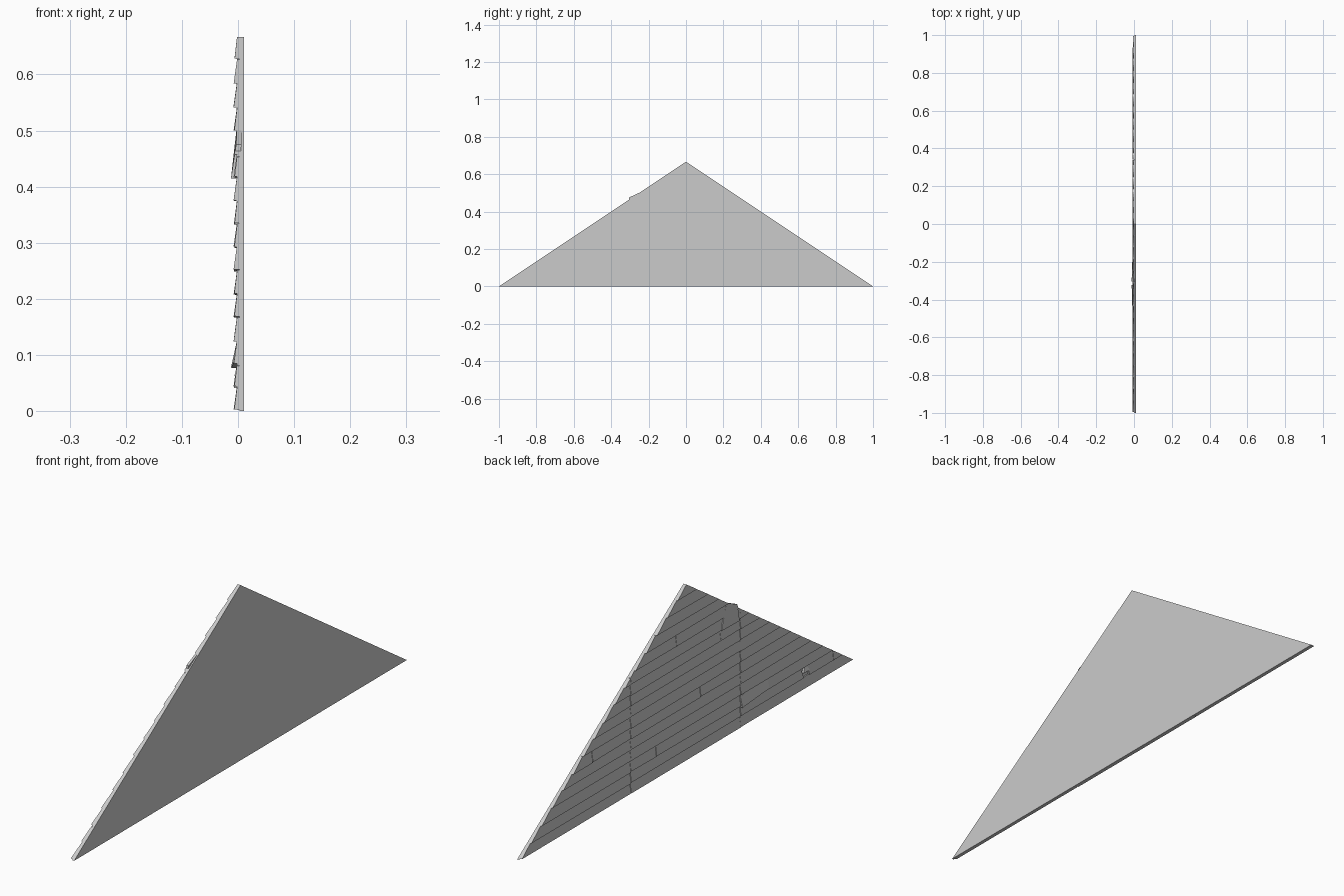
import bpy, bmesh, random
from mathutils import Vector

if "Cube" in bpy.data.objects:
    bpy.data.objects.remove(bpy.data.objects["Cube"])

random.seed(4)
H = 0.667          # apex height
ROWS = 16
PITCH = H / ROWS


def finish(name, bm):
    bmesh.ops.recalc_face_normals(bm, faces=bm.faces)
    me = bpy.data.meshes.new(name)
    bm.to_mesh(me)
    bm.free()
    ob = bpy.data.objects.new(name, me)
    bpy.context.collection.objects.link(ob)
    return ob


def clip(bm, slopes=True):
    """Trim to the gable outline, closing each cut."""
    planes = [((0, 0, 0), (0, 0, -1))]
    if slopes:
        planes += [((0, 0, H), (0, s * H, 1)) for s in (-1, 1)]
    for co, no in planes:
        geom = bm.verts[:] + bm.edges[:] + bm.faces[:]
        bmesh.ops.bisect_plane(bm, geom=geom, plane_co=Vector(co),
                               plane_no=Vector(no), clear_outer=True)
        bmesh.ops.holes_fill(bm, edges=[e for e in bm.edges if e.is_boundary])


def board(name, y0, y1, z, drop=(0, 0), out=(0, 0), height=0.045, rise=(0, 0),
          skew=(0, 0), slopes=True):
    """Tilted clapboard; drop, out, rise and skew are given for each end."""
    bm = bmesh.new()
    rings = []
    for y, d, o, r, s in zip((y0, y1), drop, out, rise, skew):
        b, t = z - d, z + height + r - d
        pts = [(-0.0065 - o, y, b + 0.003), (-0.0015 - o * 0.3, y + s, t),
               (0.006, y + s, t), (0.003, y, b + 0.002)]
        rings.append([bm.verts.new(p) for p in pts])
    a, c = rings
    bm.faces.new(a)
    bm.faces.new(c[::-1])
    for i in range(4):
        j = (i + 1) % 4
        bm.faces.new((a[i], c[i], c[j], a[j]))
    clip(bm, slopes)
    if bm.faces:
        finish(name, bm)
    else:
        bm.free()


# flat triangular backing panel
bm = bmesh.new()
tri = [bm.verts.new((0.003, y, z)) for y, z in ((-1, 0), (1, 0), (0, H))]
face = bm.faces.new(tri)
ext = bmesh.ops.extrude_face_region(bm, geom=[face])
bmesh.ops.translate(bm, vec=(0.0075, 0, 0),
                    verts=[v for v in ext["geom"] if isinstance(v, bmesh.types.BMVert)])
finish("backing_panel", bm)

# overlapping siding rows, with extra butt joints on some rows
extra = {2: [0.187], 5: [-0.08, 0.57], 9: [-0.2], 11: [0.066]}
for row in range(ROWS):
    z = row * PITCH
    half = 1 - z / H + 0.02
    cuts = [-half] + sorted(c for c in [-0.32, 0.34] + extra.get(row, [])
                            if abs(c) < half) + [half]
    for k, (y0, y1) in enumerate(zip(cuts, cuts[1:])):
        if row == 1 and k == 0:
            continue
        drop = [random.uniform(0, 0.004) for _ in range(2)]
        if row in (0, 15):
            drop = [0, 0]
        out = [random.uniform(-0.0005, 0.0015) for _ in range(2)]
        board(f"siding_{row:02d}_{k}", y0 + 0.001, y1 - 0.001, z, drop, out)

# broken row: short end piece, splintered gap and a slipped board
z = PITCH
board("siding_end_piece", -0.96, -0.88, z)
board("siding_split_outer", -0.878, -0.735, z, skew=(0, 0.012))
board("siding_split_inner", -0.70, -0.322, z, skew=(0.014, 0))
board("splinter", -0.735, -0.70, z + 0.018, height=0.022, skew=(0.01, -0.01))
board("slipped_board", -0.49, -0.322, 2 * PITCH, drop=(0.0, 0.009), out=(0.001, 0.006))

# loose board poking past the roof slope
board("loose_board", -0.305, -0.2, 0.412, out=(0.006, 0.003), height=0.063,
      rise=(0, 0.03), skew=(0, -0.04), slopes=False)
